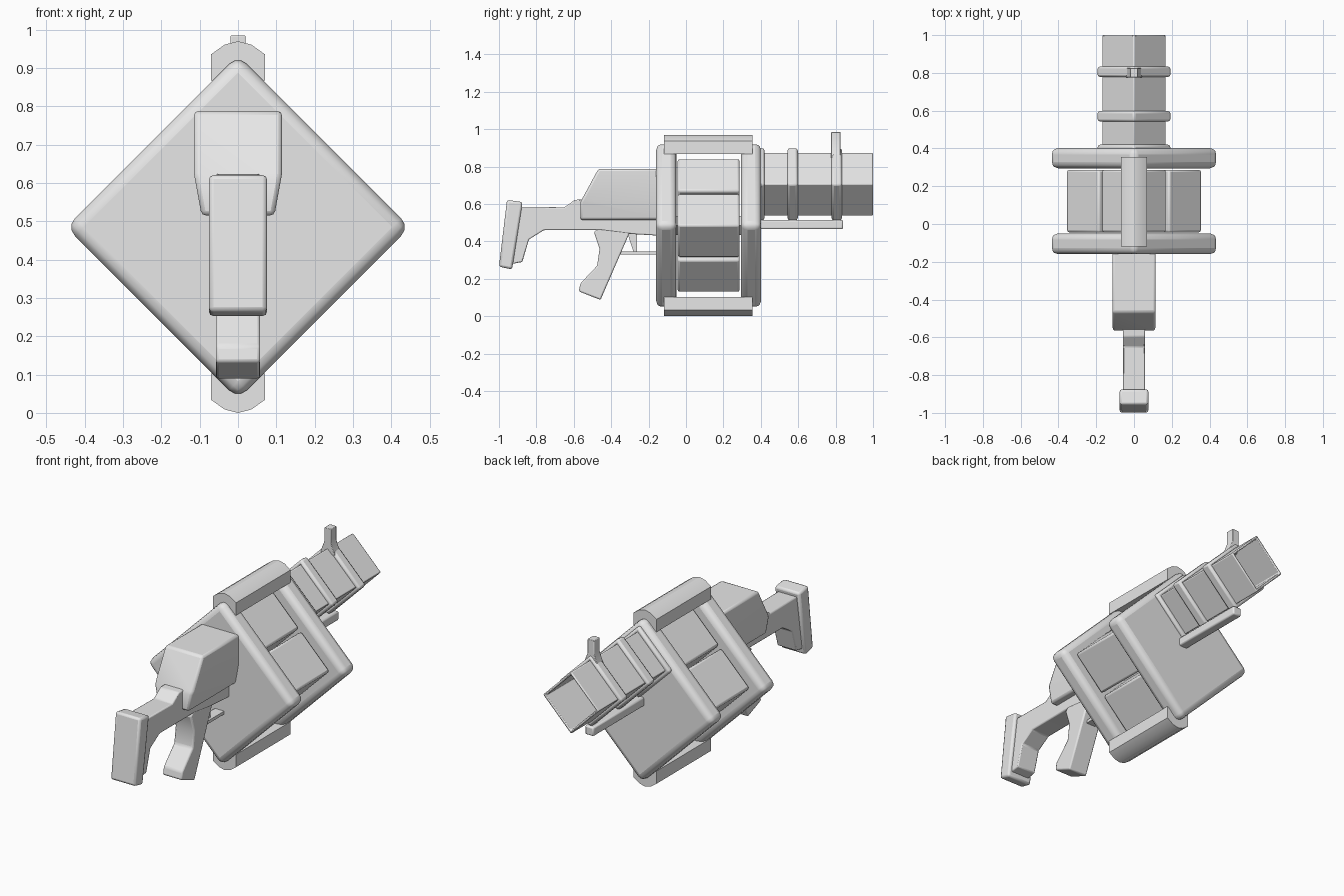
import bpy, bmesh
from mathutils import Vector

if "Cube" in bpy.data.objects:
    bpy.data.objects.remove(bpy.data.objects["Cube"])

grey = bpy.data.materials.new("light grey")
grey.diffuse_color = (0.8, 0.8, 0.8, 1)
grey.use_nodes = True
grey.node_tree.nodes["Principled BSDF"].inputs["Base Color"].default_value = grey.diffuse_color


def finish(name, bm, bevel=0.0, segs=2):
    bmesh.ops.recalc_face_normals(bm, faces=bm.faces)
    me = bpy.data.meshes.new(name)
    bm.to_mesh(me)
    bm.free()
    me.materials.append(grey)
    ob = bpy.data.objects.new(name, me)
    bpy.context.collection.objects.link(ob)
    if bevel:
        m = ob.modifiers.new("bevel", "BEVEL")
        m.width, m.segments, m.limit_method = bevel, segs, "ANGLE"
    bpy.ops.object.select_all(action="DESELECT")
    bpy.context.view_layer.objects.active = ob
    ob.select_set(True)
    bpy.ops.object.shade_smooth_by_angle(angle=0.5)
    return ob


def prism(points, axis, a, b):
    """Extrude a 2D outline: axis 'x' takes (y, z) points, axis 'y' takes (x, z)."""
    bm = bmesh.new()
    put = (lambda p, t: (t, p[0], p[1])) if axis == "x" else (lambda p, t: (p[0], t, p[1]))
    f = bm.faces.new([bm.verts.new(put(p, a)) for p in points])
    ext = bmesh.ops.extrude_face_region(bm, geom=[f])
    vs = [v for v in ext["geom"] if isinstance(v, bmesh.types.BMVert)]
    d = Vector((b - a, 0, 0)) if axis == "x" else Vector((0, b - a, 0))
    bmesh.ops.translate(bm, vec=d, verts=vs)
    return bm


def diamond(cx, cz, r):
    return [(cx + r, cz), (cx, cz + r), (cx - r, cz), (cx, cz - r)]


def side_part(name, pts, half, bevel=0.0):
    return finish(name, prism(pts, "x", -half, half), bevel)


def box(y0, y1, z0, z1):
    return [(y0, z0), (y1, z0), (y1, z1), (y0, z1)]


# drum end plates
C = 0.485
for name, y0, y1 in (("rear_drum_plate", -0.16, -0.05), ("front_drum_plate", 0.295, 0.402)):
    finish(name, prism(diamond(0, C, 0.449), "y", y0, y1), 0.033, 3)

# four square chambers around a centre shaft
for i, (dx, dz) in enumerate(((0, 1), (1, 0), (0, -1), (-1, 0))):
    finish(f"chamber_{i + 1}",
           prism(diamond(dx * 0.186, C + dz * 0.186, 0.173), "y", -0.045, 0.287), 0.012)
finish("drum_shaft", prism(diamond(0, C, 0.05), "y", -0.1, 0.34))

# top and bottom straps joining the plates
arc = [(-0.07, 0.382), (0.07, 0.382), (0.07, 0.451), (0.035, 0.476),
       (0, 0.485), (-0.035, 0.476), (-0.07, 0.451)]
for name, s in (("top_strap", 1), ("bottom_strap", -1)):
    finish(name, prism([(x, C + s * z) for x, z in arc], "y", -0.118, 0.356))

# hollow barrel
BZ = 0.705
bm = prism(diamond(0, BZ, 0.170), "y", 0.38, 1.0)
end = max(bm.faces, key=lambda f: f.calc_center_median().y)
bmesh.ops.inset_individual(bm, faces=[end], thickness=0.018)
ext = bmesh.ops.extrude_face_region(bm, geom=[end])
bmesh.ops.translate(bm, vec=(0, -0.5, 0),
                    verts=[v for v in ext["geom"] if isinstance(v, bmesh.types.BMVert)])
bmesh.ops.delete(bm, geom=[end], context="FACES_ONLY") if end.is_valid else None
finish("barrel", bm, 0.006, 2)

# barrel bands
for i, (y0, y1) in enumerate(((0.385, 0.42), (0.542, 0.598), (0.778, 0.834))):
    bm = prism(diamond(0, BZ, 0.197), "y", y0, y1)
    hole = [f for f in bm.faces if abs(f.normal.y) > 0.9]
    finish(f"barrel_band_{i + 1}", bm, 0.012, 2) if i == 0 else None
    if i:
        # open ring so the bore stays clear
        bmesh.ops.recalc_face_normals(bm, faces=bm.faces)
        bmesh.ops.inset_individual(bm, faces=hole, thickness=0.025)
        bmesh.ops.delete(bm, geom=hole, context="FACES")
        finish(f"barrel_band_{i + 1}", bm, 0.012, 2)

# front sight with a flared foot
finish("front_sight", prism([(-0.045, 0.845), (0.045, 0.845), (0.02, 0.91), (0.02, 0.985),
                             (-0.02, 0.985), (-0.02, 0.91)], "y", 0.776, 0.826), 0.003)

# rod below the barrel
side_part("under_rod", box(0.38, 0.84, 0.465, 0.514), 0.026, 0.008)

# receiver, sloped at the back
bm = prism([(-0.095, 0.515), (0.095, 0.515), (0.115, 0.625), (0.115, 0.788),
            (-0.115, 0.788), (-0.115, 0.625)], "y", -0.565, -0.13)
cut = bmesh.ops.bisect_plane(bm, geom=bm.verts[:] + bm.edges[:] + bm.faces[:],
                             plane_co=(0, -0.565, 0.61), plane_no=(0, -0.175, 0.095),
                             clear_outer=True)
bmesh.ops.holes_fill(bm, edges=[e for e in bm.edges if e.is_boundary])
finish("receiver", bm, 0.012)

# stock arm running into the lower frame
side_part("stock", [(-0.93, 0.28), (-0.875, 0.29), (-0.84, 0.41), (-0.76, 0.46), (-0.46, 0.46),
                    (-0.30, 0.44), (-0.13, 0.43), (-0.13, 0.54), (-0.54, 0.54), (-0.54, 0.625),
                    (-0.595, 0.622), (-0.65, 0.582), (-0.90, 0.585)], 0.058, 0.006)

# shoulder pad
side_part("butt_pad", [(-1.0, 0.265), (-0.93, 0.25), (-0.874, 0.61), (-0.957, 0.622)],
          0.076, 0.012)

# pistol grip
side_part("grip", [(-0.573, 0.133), (-0.457, 0.087), (-0.30, 0.45), (-0.47, 0.47), (-0.492, 0.45),
                   (-0.462, 0.36), (-0.475, 0.27), (-0.565, 0.175)], 0.058, 0.008)

# trigger and its guard
side_part("trigger", [(-0.28, 0.342), (-0.262, 0.345), (-0.262, 0.45), (-0.315, 0.45)], 0.015)
side_part("trigger_guard", box(-0.36, -0.13, 0.33, 0.347), 0.028)
